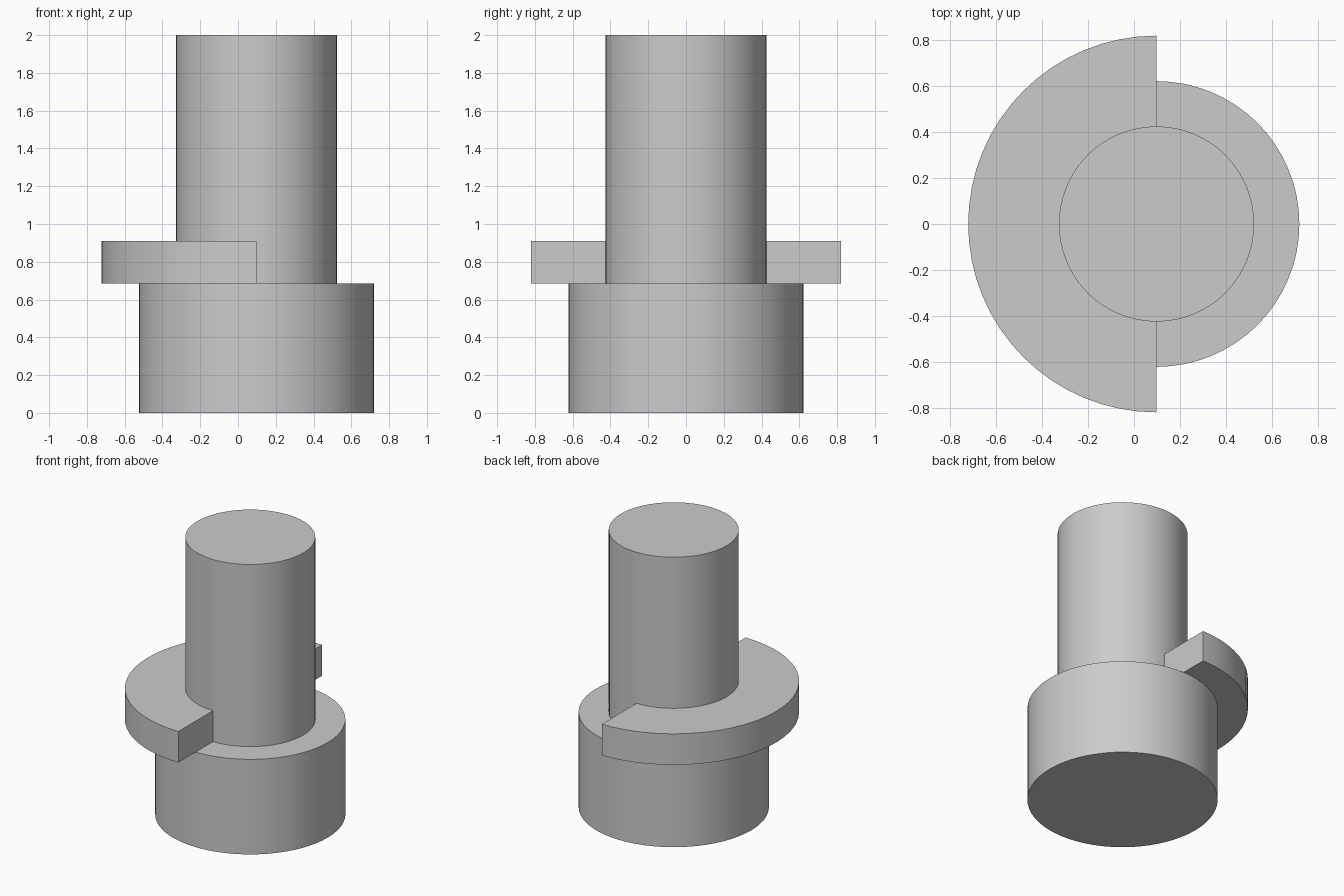
import bpy, bmesh
from math import cos, sin, pi

cube = bpy.data.objects.get("Cube")
if cube:
    bpy.data.objects.remove(cube, do_unlink=True)

AXIS_X = 0.098
SEGMENTS = 64

grey = bpy.data.materials.new("plain grey")
grey.use_nodes = True
colour = (0.6, 0.6, 0.6, 1)
grey.diffuse_color = colour
grey.node_tree.nodes["Principled BSDF"].inputs["Base Color"].default_value = colour


def arc(radius, start, end, steps):
    """Points along an arc around the shared axis."""
    angles = [start + (end - start) * i / steps for i in range(steps + 1)]
    return [(AXIS_X + radius * cos(a), radius * sin(a)) for a in angles]


def extrude_outline(name, outline, bottom, top):
    """Solid made by raising a flat outline from bottom to top."""
    bm = bmesh.new()
    face = bm.faces.new([bm.verts.new((x, y, bottom)) for x, y in outline])
    raised = bmesh.ops.extrude_face_region(bm, geom=[face], use_keep_orig=True)
    verts = [v for v in raised["geom"] if isinstance(v, bmesh.types.BMVert)]
    bmesh.ops.translate(bm, verts=verts, vec=(0, 0, top - bottom))
    bmesh.ops.recalc_face_normals(bm, faces=bm.faces)
    mesh = bpy.data.meshes.new(name)
    bm.to_mesh(mesh)
    bm.free()
    mesh.materials.append(grey)
    obj = bpy.data.objects.new(name, mesh)
    bpy.context.collection.objects.link(obj)
    bpy.ops.object.select_all(action='DESELECT')
    obj.select_set(True)
    bpy.context.view_layer.objects.active = obj
    bpy.ops.object.shade_smooth_by_angle()
    return obj


def circle(radius):
    return arc(radius, 0, 2 * pi, SEGMENTS)[:-1]


# Wide base and the shaft standing on it
extrude_outline("base", circle(0.622), 0, 0.686)
extrude_outline("shaft", circle(0.425), 0.686, 2)

# Half-ring collar on the right side, its inner edge set into the shaft
half = SEGMENTS // 2
collar = arc(0.82, pi / 2, 3 * pi / 2, half) + arc(0.415, 3 * pi / 2, pi / 2, half)
extrude_outline("half_collar", collar, 0.686, 0.91)
